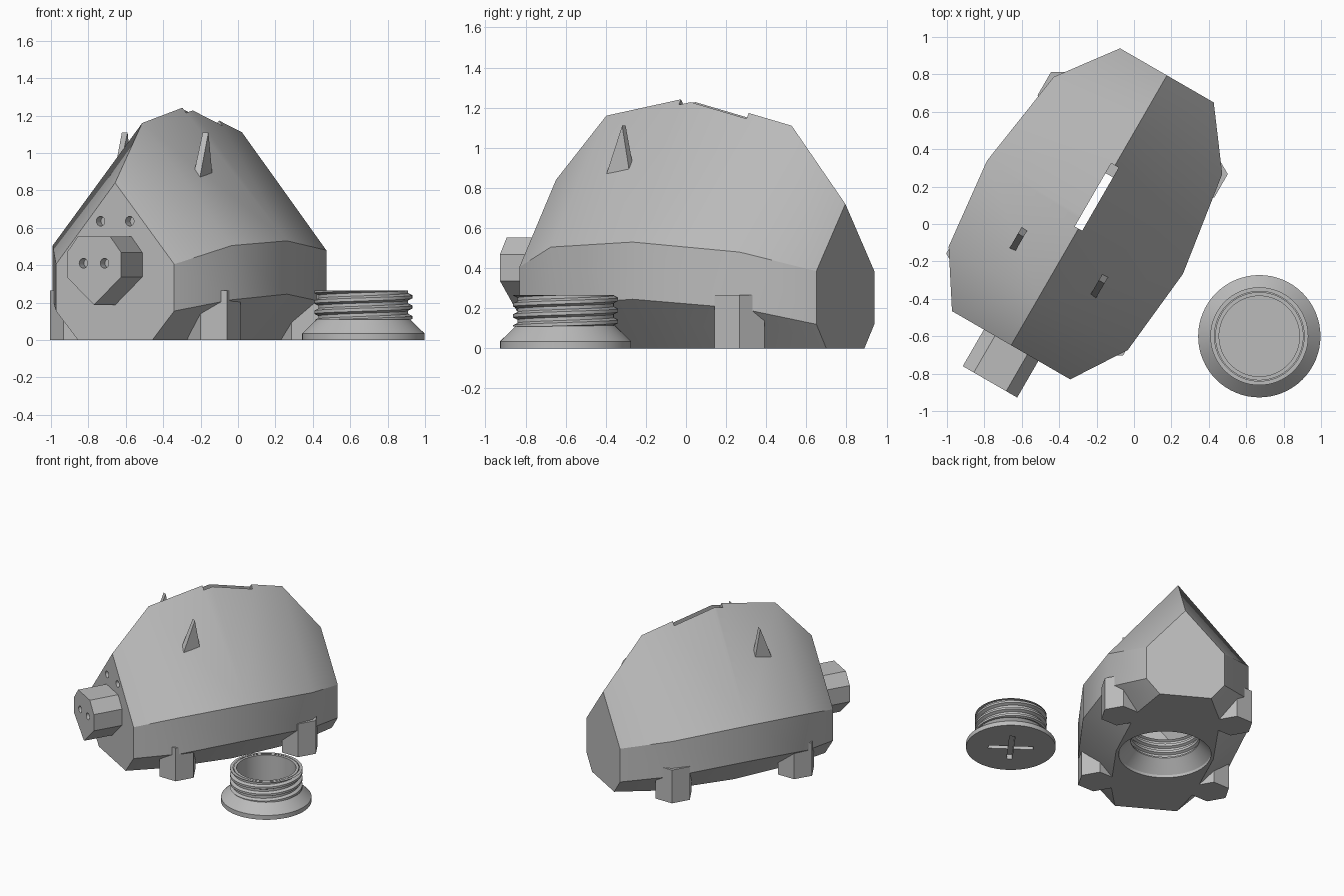
import bpy, bmesh
from math import sin, cos, pi, radians
from mathutils import Matrix

if "Cube" in bpy.data.objects:
    bpy.data.objects.remove(bpy.data.objects["Cube"])

grey = bpy.data.materials.new("plain_grey")
grey.use_nodes = True
grey.diffuse_color = (0.5, 0.5, 0.5, 1)
grey.node_tree.nodes["Principled BSDF"].inputs["Base Color"].default_value = (0.5, 0.5, 0.5, 1)

# The bank stands turned on the ground, the plug lies beside it
BANK = Matrix.Translation((-0.212, 0.1225, 0)) @ Matrix.Rotation(radians(-30), 4, 'Z')
PLUG = Matrix.Translation((0.67, -0.6, 0))


def make(name, bm, place):
    bmesh.ops.remove_doubles(bm, verts=bm.verts, dist=1e-5)
    bmesh.ops.recalc_face_normals(bm, faces=bm.faces)
    bm.transform(place)
    mesh = bpy.data.meshes.new(name)
    bm.to_mesh(mesh)
    bm.free()
    mesh.materials.append(grey)
    ob = bpy.data.objects.new(name, mesh)
    bpy.context.collection.objects.link(ob)
    return ob


def loft(name, rings, place, caps=True):
    """Skin a list of closed rings of points."""
    bm = bmesh.new()
    loops = [[bm.verts.new(p) for p in ring] for ring in rings]
    n = len(loops[0])
    for a, b in zip(loops, loops[1:]):
        for i in range(n):
            j = (i + 1) % n
            bm.faces.new((a[i], a[j], b[j], b[i]))
    if caps:
        bm.faces.new(loops[0])
        bm.faces.new(loops[-1])
    return make(name, bm, place)


def lathe(name, profile, place, n=64):
    rings = [[(r * cos(2 * pi * i / n), r * sin(2 * pi * i / n), z) for i in range(n)]
             for r, z in profile]
    return loft(name, rings, place)


def box(name, lo, hi, place):
    bm = bmesh.new()
    bmesh.ops.create_cube(bm, size=1)
    for v in bm.verts:
        v.co = [a + (c + 0.5) * (b - a) for a, b, c in zip(lo, hi, v.co)]
    return make(name, bm, place)


def pin(name, x, y, z, r, depth, place):
    """Cylinder lying along y."""
    rings = [[(x + r * cos(pi * i / 12), y + d, z + r * sin(pi * i / 12)) for i in range(24)]
             for d in (-depth, depth)]
    return loft(name, rings, place)


def cut(ob, cutters):
    for c in cutters:
        mod = ob.modifiers.new("cut", 'BOOLEAN')
        mod.operation, mod.solver, mod.object = 'DIFFERENCE', 'EXACT', c
    graph = bpy.context.evaluated_depsgraph_get()
    mesh = bpy.data.meshes.new_from_object(ob.evaluated_get(graph))
    ob.modifiers.clear()
    ob.data = mesh
    for c in cutters:
        bpy.data.objects.remove(c)


def smooth(ob, angle=30):
    bpy.ops.object.select_all(action='DESELECT')
    ob.select_set(True)
    bpy.context.view_layer.objects.active = ob
    bpy.ops.object.shade_smooth_by_angle(angle=radians(angle))


# Body: stations along the length
# (position, half width, base half width, ridge, upper break, lower break)
stations = [(-0.89, 0.365, 0.23, 0.84, 0.405, 0.155),
            (-0.60, 0.553, 0.31, 1.16, 0.505, 0.215),
            (-0.10, 0.605, 0.36, 1.255, 0.53, 0.245),
            (0.467, 0.52, 0.31, 1.11, 0.48, 0.20),
            (0.776, 0.289, 0.19, 0.72, 0.385, 0.12)]
body = loft("body", [[(0, y, top), (w, y, mid), (w, y, low), (b, y, 0),
                      (-b, y, 0), (-w, y, low), (-w, y, mid)]
                     for y, w, b, top, mid, low in stations], BANK)

# Hollow inside, coin slot, threaded plug hole and eye holes
cavity = loft("cavity_cutter", [[(0, y * 0.91, top - 0.12), (w - 0.08, y * 0.91, mid),
                                 (w - 0.08, y * 0.91, 0.27), (0.08 - w, y * 0.91, 0.27),
                                 (0.08 - w, y * 0.91, mid)]
                                for y, w, b, top, mid, low in stations], BANK)
slot = box("slot_cutter", (-0.023, -0.17, 0.9), (0.023, 0.22, 1.4), BANK)
hole_profile = [(0.34, -0.02), (0.335, 0.02), (0.25, 0.115)]
for k in range(3):
    z = 0.115 + 0.055 * k
    hole_profile += [(0.25, z + 0.01), (0.268, z + 0.02), (0.268, z + 0.035), (0.25, z + 0.045)]
hole_profile.append((0.25, 0.34))
hole = lathe("hole_cutter", hole_profile, BANK @ Matrix.Translation((0, -0.09, 0)))
eyes = [pin("eye_cutter", s * 0.09, -0.89, 0.635, 0.026, 0.05, BANK) for s in (-1, 1)]
cut(body, [cavity, slot, hole] + eyes)
smooth(body)

# Snout with two nostrils
outline = [(-0.1, 0.553), (0.1, 0.553), (0.168, 0.467), (0.168, 0.337),
           (0, 0.187), (-0.168, 0.337), (-0.168, 0.467)]
snout = loft("snout", [[(x, y, z) for x, z in outline] for y in (-1.116, -0.87)], BANK)
cut(snout, [pin("nostril_cutter", s * 0.065, -1.116, 0.41, 0.026, 0.05, BANK) for s in (-1, 1)])

# Ears and legs on both sides
for side, s in (("left", 1), ("right", -1)):
    ear = [(-0.445, 0.87), (-0.315, 0.89), (-0.355, 1.11)]
    loft(side + "_ear", [[(s * 0.232, y, z + 0.03 * (z < 1)) for y, z in ear],
                         [(s * 0.267, y, z) for y, z in ear]], BANK)
    for end, y in (("front", -0.567), ("back", 0.41)):
        loft(f"{end}_{side}_leg",
             [[(s * 0.422 + 0.143 * cos(pi * (i + 0.5) / 3),
                y + 0.143 * sin(pi * (i + 0.5) / 3), z) for i in range(6)]
              for z in (0, 0.265)], BANK)

# Plug: flanged cup with a cross recess underneath
plug = lathe("plug", [(0.2, 0), (0.327, 0), (0.327, 0.035), (0.245, 0.115), (0.236, 0.115),
                      (0.236, 0.265), (0.215, 0.265), (0.215, 0.06)], PLUG)
turn = PLUG @ Matrix.Rotation(radians(54), 4, 'Z')
cut(plug, [box("cross_cutter", (-a, -b, -0.05), (a, b, 0.035), turn)
           for a, b in ((0.165, 0.02), (0.02, 0.165))])
smooth(plug)

# Helical thread around the plug
pitch, turns, n = 0.055, 5, 64
bm = bmesh.new()
grid = []
for i in range(n + 1):
    t = i / n
    column = []
    for k in range(turns * 4):
        z = 0.03 + pitch * (k // 4 + (0, 0.3, 0.5, 0.8)[k % 4] + t)
        r = 0.24 if k % 4 in (0, 1) else 0.262
        z = min(max(z, 0.11), 0.265)
        column.append(bm.verts.new((r * cos(2 * pi * t), r * sin(2 * pi * t), z)))
    grid.append(column)
for a, b in zip(grid, grid[1:]):
    for k in range(turns * 4 - 1):
        bm.faces.new((a[k], b[k], b[k + 1], a[k + 1]))
smooth(make("plug_thread", bm, PLUG))
